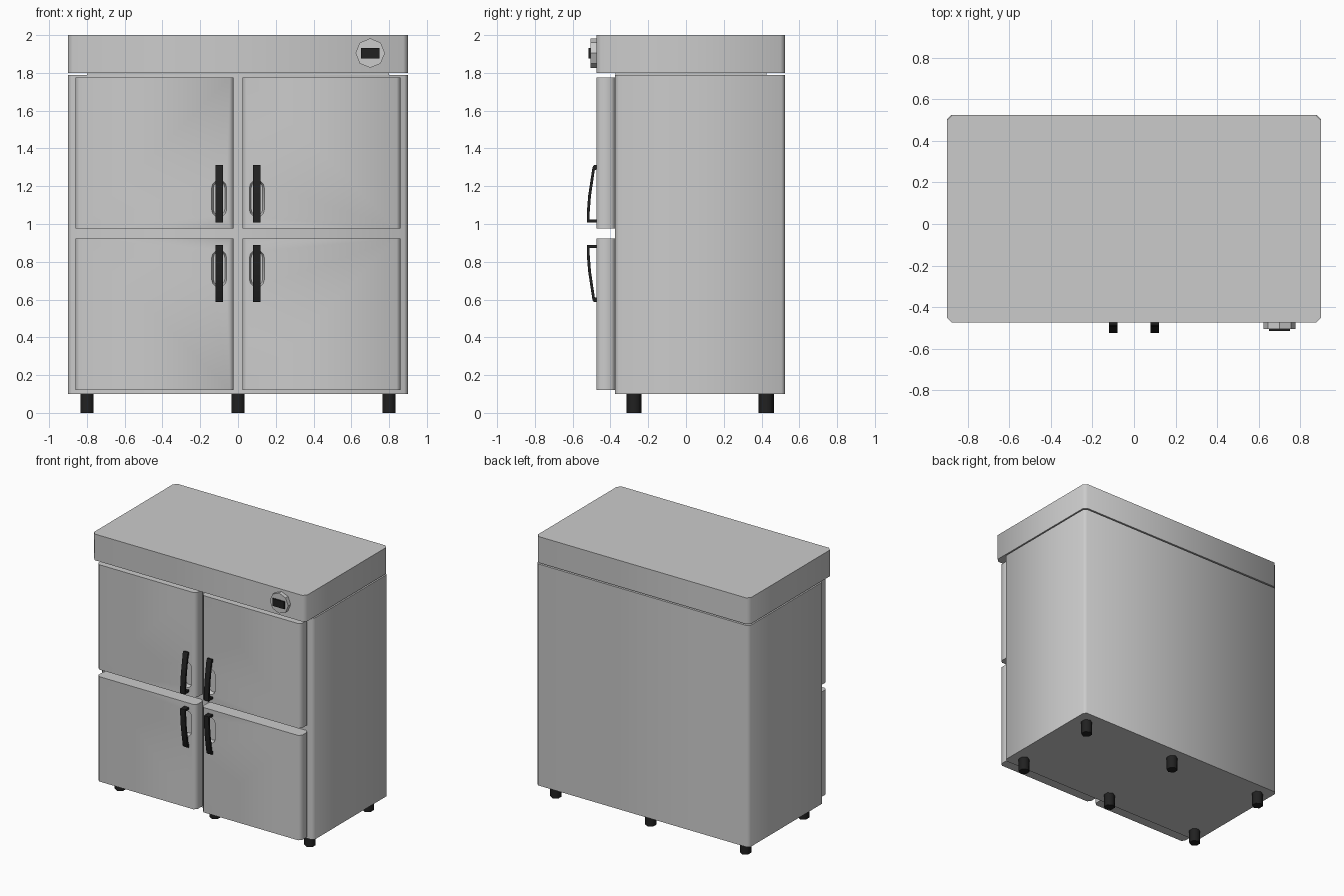
import bpy, bmesh
from math import sin, cos, pi, radians

if "Cube" in bpy.data.objects:
    bpy.data.objects.remove(bpy.data.objects["Cube"])

black = bpy.data.materials.new("black_plastic")
black.diffuse_color = (0.015, 0.015, 0.015, 1)
black.use_nodes = True
black.node_tree.nodes["Principled BSDF"].inputs["Base Color"].default_value = black.diffuse_color
MID = 0.949  # height of the mirror line between upper and lower doors


def finish(name, bm, mat=None, angle=50):
    bmesh.ops.recalc_face_normals(bm, faces=bm.faces)
    me = bpy.data.meshes.new(name)
    bm.to_mesh(me)
    bm.free()
    me.shade_smooth()
    me.set_sharp_from_angle(angle=radians(angle))
    if mat:
        me.materials.append(mat)
    ob = bpy.data.objects.new(name, me)
    bpy.context.collection.objects.link(ob)
    return ob


def loft(name, rings, mat=None, angle=50):
    """Skin equal-length closed rings and cap both ends."""
    bm = bmesh.new()
    vs = [[bm.verts.new(p) for p in r] for r in rings]
    n = len(rings[0])
    for a, b in zip(vs, vs[1:]):
        for i in range(n):
            j = (i + 1) % n
            bm.faces.new((a[i], a[j], b[j], b[i]))
    bm.faces.new(vs[0])
    bm.faces.new(vs[-1])
    return finish(name, bm, mat, angle)


def panel(name, x, y, z, c=0.0, mat=None):
    """Box from ranges, with its upright edges chamfered by c."""
    (x0, x1), (y0, y1), (z0, z1) = x, y, z
    if c:
        pts = [(x0 + c, y0), (x1 - c, y0), (x1, y0 + c), (x1, y1 - c),
               (x1 - c, y1), (x0 + c, y1), (x0, y1 - c), (x0, y0 + c)]
    else:
        pts = [(x0, y0), (x1, y0), (x1, y1), (x0, y1)]
    return loft(name, [[(px, py, h) for px, py in pts] for h in (z0, z1)], mat)


def circle(r, n):
    return [(r * sin(2 * pi * i / n), r * cos(2 * pi * i / n)) for i in range(n)]


def pill(cx, cz, y, r, half):
    """Upright stadium outline at depth y."""
    ring = []
    for s in (0, 1):
        for i in range(7):
            a = pi * s + pi * i / 6
            ring.append((cx + r * cos(a), y, cz + r * sin(a) + (half if s == 0 else -half)))
    return ring


# Cabinet, recessed neck and top housing
panel("cabinet_body", (-0.9, 0.9), (-0.375, 0.525), (0.10, 1.79), 0.02)
panel("neck", (-0.8, 0.8), (-0.374, 0.425), (1.785, 1.805))
panel("top_housing", (-0.9, 0.9), (-0.475, 0.525), (1.80, 2.0), 0.025)

# Control dial and display
loft("control_dial", [[(0.7 + u, y, 1.905 + v) for u, v in circle(0.078, 8)]
                      for y in (-0.505, -0.47)], angle=30)
panel("display", (0.65, 0.75), (-0.515, -0.50), (1.876, 1.932), mat=black)

# Handle side profile (y, z) for an upper door: outer line, then inner line back
handle = [(-0.47, 1.008), (-0.525, 1.008), (-0.525, 1.06), (-0.518, 1.15),
          (-0.495, 1.30), (-0.487, 1.312), (-0.47, 1.312), (-0.47, 1.29),
          (-0.483, 1.285), (-0.503, 1.15), (-0.51, 1.06), (-0.51, 1.024),
          (-0.47, 1.024)]

for sx, side in ((-1, "left"), (1, "right")):
    for sz, level in ((1, "upper"), (-1, "lower")):
        # Door with a sunken finger recess
        door = panel(f"{level}_{side}_door", sorted((sx * 0.023, sx * 0.86)),
                     (-0.475, -0.375),
                     sorted((MID + sz * 0.027, MID + sz * 0.827)), 0.02)
        cz = MID + sz * 0.185
        cutter = loft("recess_cutter", [pill(sx * 0.1, cz, -0.48, 0.041, 0.058),
                                        pill(sx * 0.1, cz, -0.445, 0.030, 0.058)])
        mod = door.modifiers.new("recess", 'BOOLEAN')
        mod.operation, mod.solver, mod.object = 'DIFFERENCE', 'EXACT', cutter
        bpy.context.view_layer.objects.active = door
        bpy.ops.object.modifier_apply(modifier=mod.name)
        bpy.data.objects.remove(cutter)
        door.data.shade_smooth()
        door.data.set_sharp_from_angle(angle=radians(50))
        # Bent bar handle
        loft(f"{level}_{side}_handle",
             [[(sx * 0.1 + dx, y, MID + sz * (z - MID)) for y, z in handle]
              for dx in (-0.02, 0.02)], black, 30)

# Six feet
for row, y in (("front", -0.275), ("back", 0.425)):
    for i, x in enumerate((-0.8, 0, 0.8)):
        loft(f"{row}_foot_{i + 1}", [[(x + u, y + v, z) for u, v in circle(0.04, 6)]
                                     for z in (0, 0.102)], black, 70)
